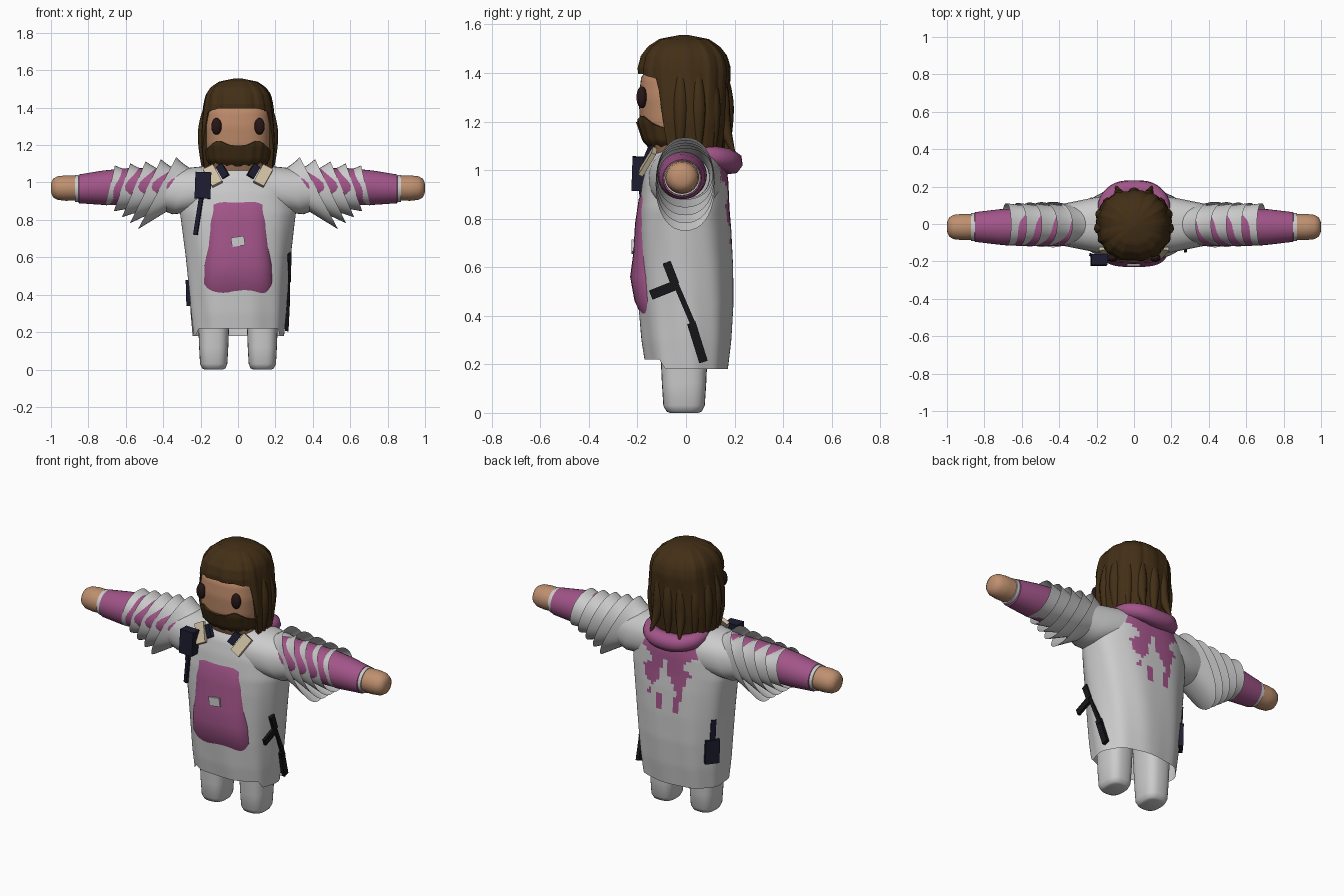
import bpy, bmesh, math
from math import sin, cos, pi, radians
from mathutils import Vector

if "Cube" in bpy.data.objects:
    bpy.data.objects.remove(bpy.data.objects["Cube"])


def material(name, rgb):
    m = bpy.data.materials.new(name)
    m.diffuse_color = (*rgb, 1)
    m.use_nodes = True
    m.node_tree.nodes["Principled BSDF"].inputs["Base Color"].default_value = m.diffuse_color
    return m


PINK = material("pink_cloth", (0.36, 0.09, 0.25))
SKIN = material("skin", (0.50, 0.25, 0.14))
HAND = material("hand_skin", (0.52, 0.28, 0.16))
HAIR = material("brown_hair", (0.055, 0.028, 0.008))
DARK = material("dark_eye", (0.02, 0.008, 0.008))
BLACK = material("black", (0.008, 0.008, 0.01))
NAVY = material("navy", (0.012, 0.012, 0.03))
CREAM = material("cream", (0.62, 0.52, 0.36))
GREY = material("grey_cloth", (0.8, 0.8, 0.8))


def finish(ob, mats, angle=45):
    for m in mats:
        if m:
            ob.data.materials.append(m)
    bpy.ops.object.select_all(action='DESELECT')
    ob.select_set(True)
    bpy.context.view_layer.objects.active = ob
    bpy.ops.object.shade_smooth_by_angle(angle=radians(angle))
    return ob


def loft(name, rings, *mats, closed=True, caps=(False, False), paint=None):
    """Skin a list of point rings; paint(face centre) picks the second material."""
    bm = bmesh.new()
    rows = [[bm.verts.new(p) for p in r] for r in rings]
    n = len(rows[0])
    for a, b in zip(rows, rows[1:]):
        for i in range(n if closed else n - 1):
            j = (i + 1) % n
            bm.faces.new((a[i], a[j], b[j], b[i]))
    for flag, row in zip(caps, (rows[0], rows[-1])):
        if flag:
            bm.faces.new(row)
    bmesh.ops.recalc_face_normals(bm, faces=bm.faces)
    if paint:
        for f in bm.faces:
            f.material_index = int(paint(f.calc_center_median()))
    me = bpy.data.meshes.new(name)
    bm.to_mesh(me)
    bm.free()
    ob = bpy.data.objects.new(name, me)
    bpy.context.collection.objects.link(ob)
    return finish(ob, mats)


def sup(a, rx, ry, n=2.0):
    c, s = cos(a), sin(a)
    return (math.copysign(abs(c) ** (2 / n), c) * rx, math.copysign(abs(s) ** (2 / n), s) * ry)


def table(keys, z):
    """Smoothly read a (z, value, value...) table."""
    if z <= keys[0][0]:
        return keys[0][1:]
    for k, l in zip(keys, keys[1:]):
        if z <= l[0]:
            t = (z - k[0]) / (l[0] - k[0])
            return [p + (q - p) * t for p, q in zip(k[1:], l[1:])]
    return keys[-1][1:]


def angles(n):
    return [2 * pi * i / n for i in range(n)]


def bar(name, p, q, width, depth, mat, flat=Vector((1, 0, 0))):
    """Flat strip from p to q; 'flat' is its thin direction."""
    p, q = Vector(p), Vector(q)
    d = (q - p).normalized()
    w = d.cross(flat).normalized()
    t = w.cross(d)
    corners = [w * (sx * width / 2) + t * (sy * depth / 2) for sx, sy in ((-1, -1), (1, -1), (1, 1), (-1, 1))]
    return loft(name, [[e + c for c in corners] for e in (p, q)], mat, caps=(True, True))


def tube(name, pts, radii, bevel, mat):
    cu = bpy.data.curves.new(name, 'CURVE')
    cu.dimensions, cu.bevel_depth, cu.bevel_resolution, cu.use_fill_caps = '3D', bevel, 2, True
    sp = cu.splines.new('NURBS')
    sp.points.add(len(pts) - 1)
    for s, p, r in zip(sp.points, pts, radii):
        s.co, s.radius = (*p, 1), r
    sp.use_endpoint_u, sp.order_u = True, 3
    ob = bpy.data.objects.new(name, cu)
    bpy.context.collection.objects.link(ob)
    cu.materials.append(mat)
    return ob


# robe: rippled loft with an uneven hem, pink undercloth showing on the back
ROBE = [(0.18, .243, .165, .170), (.30, .255, .183, .185), (.45, .266, .195, .195), (.60, .28, .20, .195),
        (.75, .298, .20, .188), (.84, .31, .195, .18), (.95, .295, .18, .175), (1.03, .24, .16, .165),
        (1.08, .16, .125, .14), (1.10, .09, .08, .10)]


def robe_point(a, t):
    hem = 0.18 + 0.04 * max(0, min(1, (-sin(a) - 0.45) * 8))
    z = hem + (1.10 - hem) * t
    rx, front, back = table(ROBE, z)
    k = 1 + 0.016 * sin(9 * a + 4 * z) * (1 - t)
    x, y = sup(a, rx, back if sin(a) > 0 else front, 2.4)
    return (x * k, y * k, z)


def on_back(c):
    low = 0.80 + 0.09 * sin(c.x * 34 + 1) + 0.03 * sin(c.x * 90)
    wide = 0.15 + 0.05 * sin(c.z * 40)
    drip = 0.62 < c.z < 0.72 and (abs(c.x + 0.06) < 0.02 or abs(c.x - 0.05) < 0.015)
    return c.y > 0.05 and c.z < 1.06 and ((abs(c.x) < wide and c.z > low) or drip)


loft("robe", [[robe_point(a, i / 50) for a in angles(112)] for i in range(51)], GREY, PINK, paint=on_back)

# pink front panel bulging out of the robe
PANEL = [(.395, .16, .06), (.405, .182, .105), (.46, .195, .132), (.56, .19, .15), (.66, .18, .137),
         (.78, .178, .13), (.88, .175, .115), (.93, .15, .09), (.97, .09, .05)]
loft("front_panel", [[(x, y - .08, z) for x, y in (sup(a, rx, ry, 3.2) for a in angles(48))]
                     for z, rx, ry in PANEL], PINK, caps=(True, True))
bar("buckle", (-.035, -.219, .68), (.035, -.219, .69), .05, .012, GREY, Vector((0, 1, 0)))

ARM = [(.15, .975, .095), (.45, .978, .099), (.60, .978, .098), (.72, .972, .092), (.85, .966, .077), (.86, .966, .06)]
CUFF = [(.845, .966, .06), (.845, .968, .073), (.872, .968, .072), (.872, .968, .06)]
FIST = [(.86, .970, .066), (.92, .970, .068), (.965, .970, .063), (.988, .970, .05), (.998, .970, .03), (1.0, .97, .008)]
LEG = [(.0, .05), (.006, .062), (.03, .073), (.12, .078), (.25, .083), (.45, .09)]

for s, side in ((-1, "left"), (1, "right")):
    # legs
    loft(side + "_leg", [[(s * .13 + x, y - .008, z) for x, y in (sup(a, r, r * 1.17, 2.8) for a in angles(28))]
                         for z, r in LEG], GREY, caps=(True, True))
    # arm, cuff and fist
    for part, prof, mat in (("arm", ARM, PINK), ("cuff", CUFF, GREY), ("fist", FIST, HAND)):
        loft(f"{side}_{part}", [[(s * x, -.016 + r * 1.03 * cos(a), z + r * sin(a)) for a in angles(32)]
                                for x, z, r in prof], mat, caps=(True, True))
    # shoulder joining the robe to the sleeve
    SH = [(.08, .98, .155, .11), (.20, .965, .148, .125), (.30, .955, .128, .125), (.40, .965, .108, .098)]
    loft(side + "_shoulder", [[(s * (x - .05 * sin(a) * (x > .1)), y - .004, z + w)
                               for a in angles(32) for y, w in [sup(a, ry, rz, 2.3)]]
                              for x, z, ry, rz in SH], GREY)
    # five flared, tilted sleeve tiers
    for i in range(5):
        top, bot = (.33 + .082 * i, 1.135 - .011 * i), (.535 + .043 * i, .75 + .032 * i)
        rings = []
        for k in range(6):
            t = k / 5
            f = t ** 1.6
            x1, z1 = top[0] - .13 * (1 - t), 1.055 + (top[1] - 1.055) * f
            x2, z2 = bot[0] - .22 * (1 - t), .885 + (bot[1] - .885) * t
            ry = .098 + (.024 - .002 * i) * f
            ring = []
            for a in angles(36):
                y, u = sup(a, ry, 1, 2.2)
                m = (1 + u) / 2
                ring.append((s * (x2 + (x1 - x2) * m), y - .003, z2 + (z1 - z2) * m))
            rings.append(ring)
        loft(f"{side}_sleeve_tier_{i + 1}", rings, GREY)
    # bulging eyes
    bpy.ops.mesh.primitive_uv_sphere_add(segments=24, ring_count=12, location=(s * .115, -.182, 1.30))
    eye = bpy.context.object
    eye.name, eye.scale = side + "_eye", (.028, .022, .045)
    finish(eye, [DARK])
    # cream lapel and navy collar strip
    bar(side + "_lapel", (s * .16, -.13, 1.08), (s * .11, -.185, .99), .06, .02, CREAM, Vector((s * .3, 1, .4)))
    bar(side + "_collar_strip", (s * .10, -.14, 1.09), (s * .065, -.165, 1.03), .04, .02, NAVY, Vector((0, 1, .4)))

# head
HEAD = [(1.06, .13, .12), (1.12, .16, .15), (1.2, .175, .175), (1.3, .18, .18), (1.38, .172, .17),
        (1.45, .13, .13), (1.5, .07, .07)]
loft("head", [[(x, y - .015, z) for a in angles(48) for x, y in [sup(a, *table(HEAD, z), 2.7)]]
              for z in [1.06 + .02 * i for i in range(23)]], SKIN, caps=(True, True))

# swept-back hair: high hairline in front, long at sides and back
HAIR_R = [(1.06, .185, .16), (1.2, .2, .178), (1.3, .197, .182), (1.42, .183, .188), (1.47, .172, .175),
          (1.51, .145, .145), (1.54, .10, .10), (1.556, .02, .02)]
hair = []
for i in range(31):
    ring = []
    for a in angles(96):
        d = abs(math.degrees((a + pi / 2 + pi) % (2 * pi) - pi))
        low = 1.395 - .32 * max(0, min(1, (d - 58) / 15)) - .02 * max(0, min(1, (d - 30) / 28))
        z = low + (1.556 - low) * i / 30
        k = 1 + .02 * sin(13 * a + 5 * z) + .01 * sin(29 * a)
        x, y = sup(a, *table(HAIR_R, z), 2.5)
        ring.append((x * k, y * k - .008, z))
    hair.append(ring)
inner = [(x * .86, y * .86, z + .01) for x, y, z in hair[0]]
loft("hair", [inner] + hair, HAIR, caps=(False, True))

# loose locks round the sides and back
for i, deg in enumerate((-8, 18, 42, 66, 90, 114, 138, 162, 188)):
    c, s = cos(radians(deg)), sin(radians(deg))
    out = .05 if deg in (66, 114) else 0
    tube(f"hair_lock_{i + 1}", [(.165 * c, .15 * s, 1.42), (.185 * c, .165 * s, 1.32), (.185 * c, .165 * s, 1.18),
                                ((.185 + out) * c, (.17 + out) * s, 1.05 + .012 * (i % 2))],
         (.4, 1, 1, .15), .032, HAIR)

# beard with a parted moustache line
front = [radians(-90 - 105 + 210 * i / 60) for i in range(61)]
BEARD = [(1.06, .06, .06), (1.075, .13, .125), (1.12, .172, .165), (1.2, .186, .192), (1.23, .184, .192)]
beard = []
for i in range(13):
    ring = []
    for a in front:
        d = abs(math.degrees(a) + 90)
        crest = 1.198 + .025 * math.exp(-((d - 30) / 14) ** 2) - .025 * max(0, min(1, (d - 45) / 25))
        z = 1.06 + (crest - 1.06) * i / 12
        k = 1 + .014 * sin(19 * a)
        x, y = sup(a, *table(BEARD, z), 2.5)
        ring.append((x * k, y * k - .012, z))
    beard.append(ring)
lip = [(x * .92, y * .92, z) for x, y, z in beard[-1]]
loft("beard", beard + [lip], HAIR, closed=False)

# pink hood folded round the back of the neck
tube("hood", [(-.15, -.03, 1.075), (-.17, .09, 1.06), (-.10, .18, 1.04), (0, .185, 1.03), (.10, .18, 1.04),
              (.17, .09, 1.06), (.15, -.03, 1.075)], (.4, .9, 1, 1.1, 1, .9, .4), .048, PINK)

# chest pouch with hanging strap
bar("chest_pouch", (-.185, -.19, 1.055), (-.19, -.195, .915), .085, .06, NAVY, Vector((0, 1, 0)))
bar("pouch_strap", (-.195, -.185, .93), (-.228, -.165, .72), .022, .015, NAVY, Vector((.3, 1, 0)))

# crossed blade on the right hip
bar("blade", (.272, -.08, .62), (.272, .04, .34), .022, .014, BLACK)
bar("blade_top", (.278, -.08, .62), (.276, -.045, .53), .035, .016, BLACK)
bar("blade_guard", (.274, -.145, .485), (.276, -.045, .525), .04, .016, BLACK)
bar("blade_grip", (.268, .022, .37), (.26, .072, .21), .036, .02, BLACK)

# pouch on the back of the left hip
bar("hip_pouch", (-.242, .10, .48), (-.238, .10, .34), .08, .035, NAVY, Vector((-.8, .6, 0)))
bar("hip_pouch_strap", (-.250, .10, .60), (-.244, .10, .48), .03, .02, NAVY, Vector((-.8, .6, 0)))
